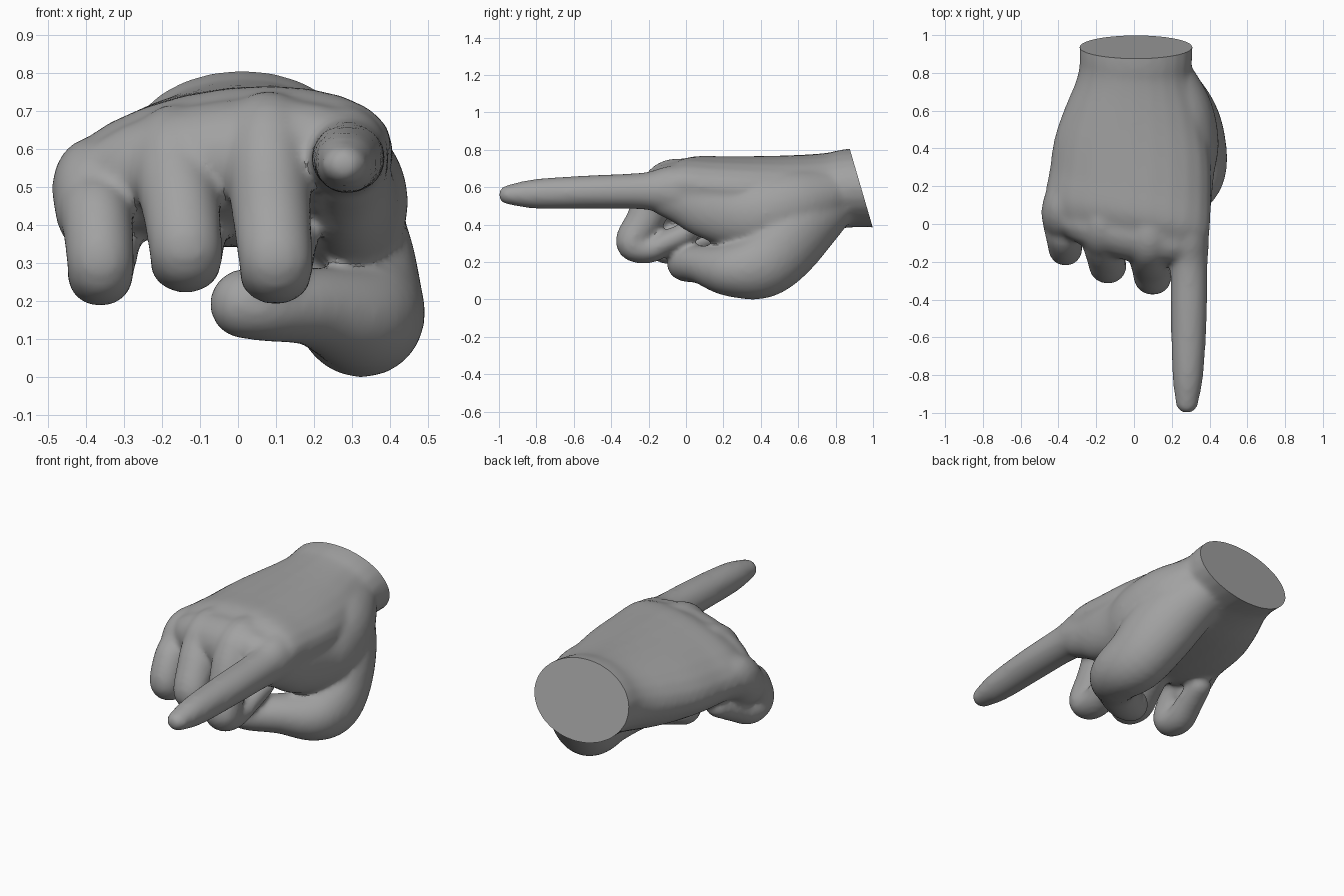
import bpy, bmesh
from math import sin, cos, pi
from mathutils import Vector

old = bpy.data.objects.get("Cube")
if old:
    bpy.data.objects.remove(old, do_unlink=True)

skin = bpy.data.materials.new("plain grey")
skin.use_nodes = True
GREY = (0.36, 0.36, 0.36, 1)
skin.diffuse_color = GREY
skin.node_tree.nodes["Principled BSDF"].inputs["Base Color"].default_value = GREY

SIDES, STEPS = 24, 6
bm = bmesh.new()


def spline(p, i, t):
    """Smooth interpolation between sections i and i + 1."""
    a, b, c, d = (p[max(0, min(len(p) - 1, i + k))] for k in (-1, 0, 1, 2))
    return [0.5 * (2 * q + (r - o) * t + (2 * o - 5 * q + 4 * r - s) * t * t
                   + (3 * q - o - 3 * r + s) * t ** 3) for o, q, r, s in zip(a, b, c, d)]


def loft(sections, side=(1, 0, 0), shape=None):
    """Round-ended limb through sections (x, y, z, half width, half depth)."""
    path = [spline(sections, i, k / STEPS)
            for i in range(len(sections) - 1) for k in range(STEPS)]
    path.append(list(sections[-1]))
    pts = [Vector(s[:3]) for s in path]
    rings = []

    def ring(centre, along, a, b):
        n = along.cross(Vector(side)).normalized()
        s = n.cross(along).normalized()
        verts = []
        for k in range(SIDES):
            t = 2 * pi * k / SIDES
            co = centre + s * a * cos(t) + n * b * sin(t)
            verts.append(bm.verts.new(shape(co) if shape else co))
        rings.append(verts)

    for i, s in enumerate(path):
        along = (pts[min(i + 1, len(pts) - 1)] - pts[max(i - 1, 0)]).normalized()
        ring(pts[i], along, s[3], s[4])
    # domed end
    a, b = path[-1][3:]
    for k in range(1, 5):
        t = k * pi / 9
        ring(pts[-1] + along * min(a, b) * sin(t), along, a * cos(t), b * cos(t))
    for r, q in zip(rings, rings[1:]):
        for k in range(SIDES):
            j = (k + 1) % SIDES
            bm.faces.new((r[k], r[j], q[j], q[k]))
    bm.faces.new(rings[0][::-1])
    bm.faces.new(rings[-1])


# Palm and wrist, rolled down and set back towards the little finger
def roll(co):
    front = max(0, min(1, (0.9 - co.y) / 0.8))
    co.z += 0.105 * co.x * front
    co.y -= 0.16 * co.x * front ** 2
    return co


loft([(0.01, 1.15, 0.6, 0.305, 0.218), (0.01, 0.9, 0.597, 0.3, 0.212),
      (0.005, 0.78, 0.58, 0.303, 0.206), (0, 0.6, 0.56, 0.365, 0.213),
      (-0.01, 0.4, 0.555, 0.415, 0.212), (-0.02, 0.2, 0.56, 0.43, 0.205),
      (-0.035, 0.04, 0.575, 0.435, 0.188), (-0.04, -0.05, 0.585, 0.395, 0.15)], shape=roll)

# Pointing index finger
loft([(0.25, 0.2, 0.55, 0.13, 0.16), (0.28, -0.06, 0.58, 0.118, 0.14),
      (0.29, -0.22, 0.58, 0.1, 0.1), (0.29, -0.5, 0.575, 0.096, 0.09),
      (0.285, -0.8, 0.565, 0.082, 0.08), (0.28, -0.95, 0.56, 0.06, 0.053)])


# Curled fingers: knuckle x, bend x, shift back, knuckle height, bend height, width
def curled_finger(kx, bx, y, kz, bz, w):
    loft([(kx * 0.88, y + 0.15, kz, w * 0.85, 0.09), (kx, y - 0.06, kz, w + 0.017, 0.12),
          (kx, y - 0.15, kz - 0.075, w + 0.013, 0.115),
          ((kx + bx) / 2, y - 0.225, bz + 0.15, w + 0.006, 0.1),
          (bx, y - 0.29, bz + 0.035, w, 0.088),
          (bx, y - 0.2, bz, w * 0.95, 0.074),
          (bx + 0.02, y - 0.09, bz + 0.045, w * 0.85, 0.065),
          (bx + 0.04, y + 0.02, bz + 0.095, w * 0.75, 0.058)])


curled_finger(0.08, 0.1, 0, 0.635, 0.267, 0.098)
curled_finger(-0.165, -0.137, 0.06, 0.6, 0.297, 0.097)
curled_finger(-0.38, -0.362, 0.155, 0.515, 0.262, 0.089)

# Thumb, swept under the palm
UP = (0, 0, 1)
loft([(0.08, 0.87, 0.57, 0.1, 0.13), (0.24, 0.61, 0.39, 0.2, 0.18),
      (0.315, 0.42, 0.2, 0.19, 0.173), (0.317, 0.24, 0.158, 0.145, 0.155),
      (0.2, 0.09, 0.185, 0.105, 0.115), (0.08, 0.01, 0.193, 0.1, 0.107),
      (0.018, -0.005, 0.193, 0.094, 0.097)], UP)

# Web and base of the thumb, filling towards the index knuckle
loft([(0.15, 0.8, 0.58, 0.13, 0.15), (0.24, 0.6, 0.51, 0.19, 0.175),
      (0.285, 0.42, 0.46, 0.2, 0.165), (0.29, 0.27, 0.46, 0.185, 0.135),
      (0.29, 0.12, 0.49, 0.165, 0.12), (0.285, 0, 0.535, 0.145, 0.11),
      (0.285, -0.1, 0.56, 0.12, 0.1)], UP)

# Merge everything into one continuous skin
bmesh.ops.recalc_face_normals(bm, faces=bm.faces)
mesh = bpy.data.meshes.new("pointing_hand")
bm.to_mesh(mesh)
bm.free()
hand = bpy.data.objects.new("pointing_hand", mesh)
bpy.context.collection.objects.link(hand)
remesh = hand.modifiers.new("merge", "REMESH")
remesh.mode = "VOXEL"
remesh.voxel_size = 0.014
smooth = hand.modifiers.new("soften", "SMOOTH")
smooth.factor = 0.5
smooth.iterations = 14
graph = bpy.context.evaluated_depsgraph_get()
merged = bpy.data.meshes.new_from_object(hand.evaluated_get(graph))
hand.modifiers.clear()
hand.data = merged

# Flat slanted cut across the wrist, and stand on the floor
bm = bmesh.new()
bm.from_mesh(merged)
cut = bmesh.ops.bisect_plane(bm, geom=bm.verts[:] + bm.edges[:] + bm.faces[:],
                             plane_co=(0, 0.877, 0.8), plane_no=(0, 0.41, 0.12),
                             clear_outer=True)
rim = [e for e in cut["geom_cut"] if isinstance(e, bmesh.types.BMEdge)]
bmesh.ops.holes_fill(bm, edges=rim, sides=0)
low = min(v.co.z for v in bm.verts)
bmesh.ops.translate(bm, verts=bm.verts, vec=(0, 0, -low))
bm.to_mesh(merged)
bm.free()

merged.materials.clear()
merged.materials.append(skin)
bpy.context.view_layer.objects.active = hand
hand.select_set(True)
bpy.ops.object.shade_smooth_by_angle(angle=0.6)
